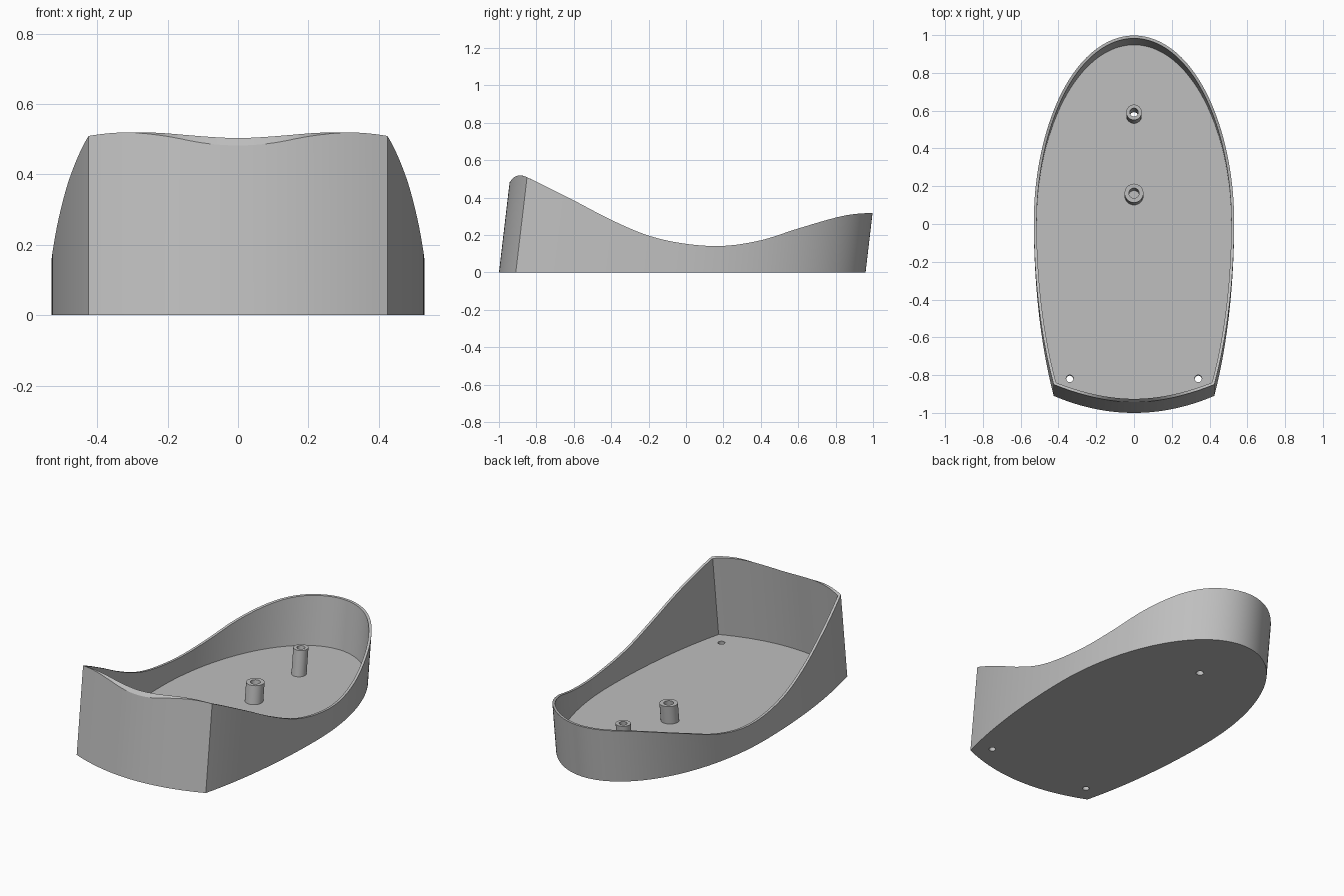
import bpy, bmesh
from math import sin, cos, pi, radians
from mathutils import Vector

cube = bpy.data.objects.get("Cube")
if cube:
    bpy.data.objects.remove(cube, do_unlink=True)

LEAN = 0.118      # everything leans backward as it rises
WALL = 0.015
FLOOR = 0.03
HALF_W = 0.53

grey = bpy.data.materials.new("plain_grey")
grey.use_nodes = True
grey.diffuse_color = (0.52, 0.52, 0.52, 1)
grey.node_tree.nodes["Principled BSDF"].inputs["Base Color"].default_value = (0.52, 0.52, 0.52, 1)

# Rim height along the length
RIM = [(-0.96, 0.46), (-0.94, 0.486), (-0.92, 0.508), (-0.89, 0.519), (-0.85, 0.509),
       (-0.6, 0.385), (-0.4, 0.281), (-0.2, 0.197), (0, 0.153), (0.2, 0.142),
       (0.4, 0.172), (0.6, 0.235), (0.8, 0.293), (0.9, 0.312), (1.0, 0.319)]


def rim_height(y):
    """Smooth curve through the rim points."""
    y = min(max(y, RIM[0][0]), RIM[-1][0])
    i = next(k for k in range(len(RIM) - 1) if y <= RIM[k + 1][0])

    def slope(k):
        a, b = RIM[max(k - 1, 0)], RIM[min(k + 1, len(RIM) - 1)]
        return (b[1] - a[1]) / (b[0] - a[0])
    (y0, z0), (y1, z1) = RIM[i], RIM[i + 1]
    h = y1 - y0
    t = (y - y0) / h
    return ((2 * t**3 - 3 * t**2 + 1) * z0 + (t**3 - 2 * t**2 + t) * h * slope(i)
            + (3 * t**2 - 2 * t**3) * z1 + (t**3 - t**2) * h * slope(i + 1))


def outline():
    """Base outline, anticlockwise: rounded back, tapering sides, bowed front."""
    back = [Vector((HALF_W * cos(pi * i / 96), 0.96 * sin(pi * i / 96))) for i in range(97)]
    side = [-0.91 * i / 32 for i in range(1, 33)]
    left = [Vector((-HALF_W * (1 - (y / 1.523)**2)**0.5, y)) for y in side]
    right = [Vector((-p.x, p.y)) for p in reversed(left)]
    edge = right[0].x
    front = [Vector((edge * u, -1 + 0.09 * u * u)) for u in [i / 16 - 1 for i in range(1, 32)]]
    return back + left + front + right


def inset(points, d):
    """Offset a closed outline inward with mitred corners."""
    result = []
    for i, p in enumerate(points):
        a = (p - points[i - 1]).normalized()
        b = (points[(i + 1) % len(points)] - p).normalized()
        na, nb = Vector((-a.y, a.x)), Vector((-b.y, b.x))
        result.append(p + (na + nb) * d / (1 + na.dot(nb)))
    return result


def level(points, z):
    return [(p.x, p.y + LEAN * z, z) for p in points]


def rim(points):
    ring = []
    for p in points:
        z = 0.3
        for _ in range(12):
            z = rim_height(p.y + LEAN * z)
        ring.append((p.x, p.y + LEAN * z, z))
    return ring


def circle(x, y, r, n=32):
    return [Vector((x + r * cos(2 * pi * i / n), y + r * sin(2 * pi * i / n))) for i in range(n)]


def loft(name, rings, caps=True):
    """Bridge rings in order; cap both ends or join the last to the first."""
    bm = bmesh.new()
    loops = [[bm.verts.new(c) for c in ring] for ring in rings]
    pairs = list(zip(loops, loops[1:]))
    if caps:
        bm.faces.new(loops[0])
        bm.faces.new(loops[-1])
    else:
        pairs.append((loops[-1], loops[0]))
    for a, b in pairs:
        for i in range(len(a)):
            j = (i + 1) % len(a)
            bm.faces.new((a[i], a[j], b[j], b[i]))
    bmesh.ops.recalc_face_normals(bm, faces=bm.faces)
    mesh = bpy.data.meshes.new(name)
    bm.to_mesh(mesh)
    bm.free()
    mesh.materials.append(grey)
    obj = bpy.data.objects.new(name, mesh)
    bpy.context.collection.objects.link(obj)
    return obj


def smooth(obj):
    bpy.ops.object.select_all(action='DESELECT')
    obj.select_set(True)
    bpy.context.view_layer.objects.active = obj
    bpy.ops.object.shade_smooth_by_angle(angle=radians(30))


# Open shell with a thin wall and floor
outer = outline()
inner = inset(outer, WALL)
shell = loft("shell", [level(outer, 0), rim(outer), rim(inner), level(inner, FLOOR)])

# Drill the two front holes and the one under the rear post
for x, y, r in [(-0.34, -0.822, 0.019), (0.34, -0.822, 0.019), (0, 0.57, 0.022)]:
    hole = circle(x, y, r)
    cutter = loft("hole_cutter", [level(hole, -0.05), level(hole, 0.08)])
    cutter.hide_render = True
    mod = shell.modifiers.new("hole", 'BOOLEAN')
    mod.operation = 'DIFFERENCE'
    mod.solver = 'EXACT'
    mod.object = cutter
    bpy.context.view_layer.objects.active = shell
    bpy.ops.object.modifier_apply(modifier=mod.name)
    bpy.data.objects.remove(cutter, do_unlink=True)
smooth(shell)

# Hollow leaning posts
for name, y, r, bore, top in [("rear_post", 0.57, 0.041, 0.022, 0.18),
                              ("middle_post", 0.147, 0.05, 0.027, 0.138)]:
    a, b = circle(0, y, r), circle(0, y, bore)
    base = FLOOR - 0.005
    smooth(loft(name, [level(a, base), level(a, top), level(b, top), level(b, base)], caps=False))
